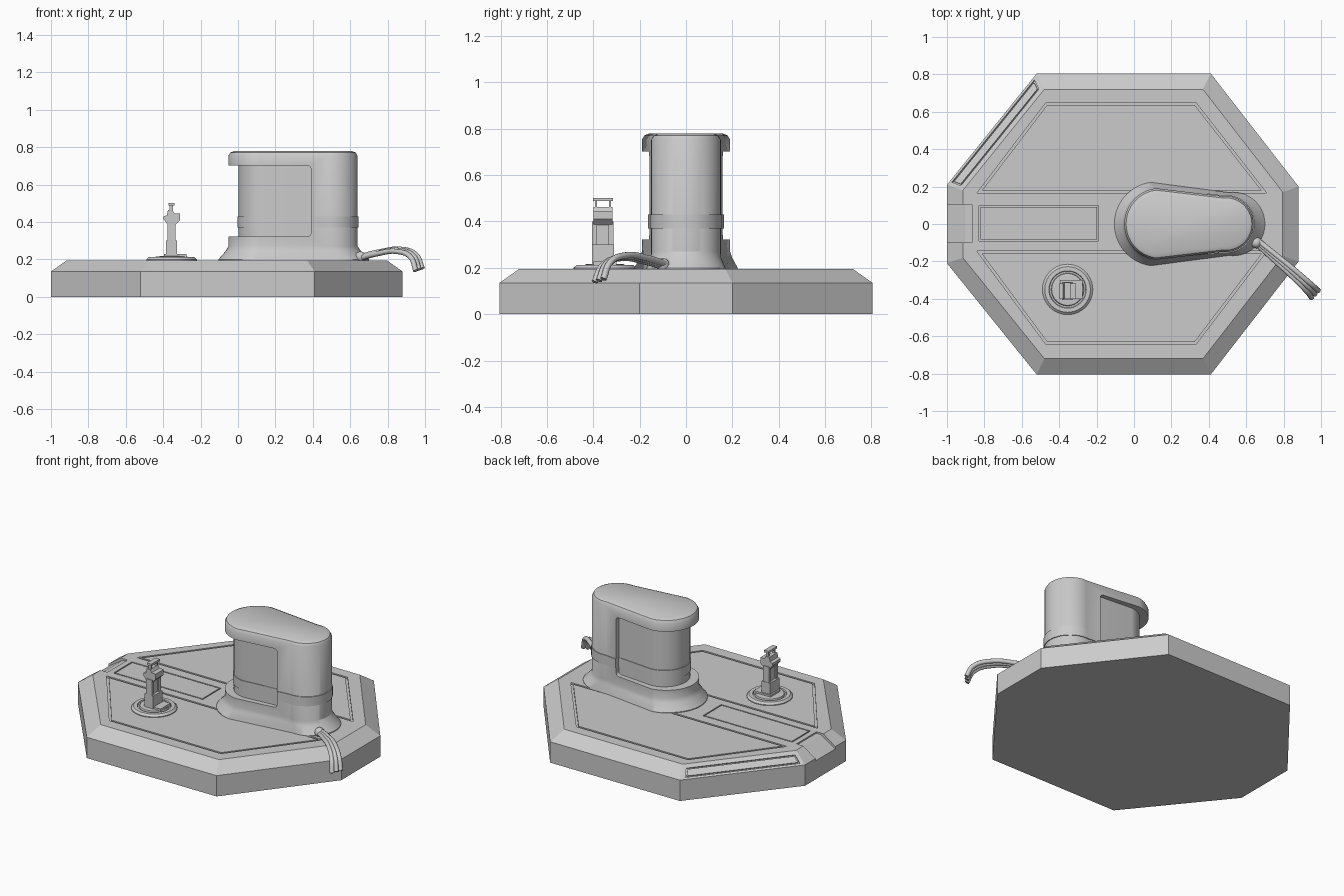
import bpy, bmesh, math
from mathutils import Vector as V

cube = bpy.data.objects.get("Cube")
if cube:
    bpy.data.objects.remove(cube)

grey = bpy.data.materials.new("plain_grey")
grey.use_nodes = True
grey.diffuse_color = (0.6, 0.6, 0.6, 1)
grey.node_tree.nodes["Principled BSDF"].inputs["Base Color"].default_value = (0.6, 0.6, 0.6, 1)


def finish(name, bm, smooth=True):
    bmesh.ops.recalc_face_normals(bm, faces=bm.faces)
    me = bpy.data.meshes.new(name)
    bm.to_mesh(me)
    bm.free()
    ob = bpy.data.objects.new(name, me)
    bpy.context.collection.objects.link(ob)
    me.materials.append(grey)
    if smooth:
        bpy.ops.object.select_all(action='DESELECT')
        ob.select_set(True)
        bpy.context.view_layer.objects.active = ob
        bpy.ops.object.shade_smooth_by_angle(angle=math.radians(30))
    return ob


def loft(bm, loops, closed=False):
    """Bridge loops of points; cap the ends, or close into a ring."""
    vs = [[bm.verts.new(p) for p in loop] for loop in loops]
    pairs = list(zip(vs, vs[1:])) + ([(vs[-1], vs[0])] if closed else [])
    for a, b in pairs:
        for i in range(len(a)):
            j = (i + 1) % len(a)
            bm.faces.new((a[i], a[j], b[j], b[i]))
    if not closed:
        bm.faces.new(vs[0])
        bm.faces.new(vs[-1])


def inset(pts, n, w):
    out = []
    for i, p in enumerate(pts):
        n1 = n.cross((p - pts[i - 1]).normalized())
        n2 = n.cross((pts[(i + 1) % len(pts)] - p).normalized())
        out.append(p + (n1 + n2) * w / (1 + n1.dot(n2)))
    return out


def groove(bm, pts, n, w=0.013, depth=0.012):
    inner = inset(pts, n, w)
    loops = [[p + n * k for p in loop] for loop, k in
             ((pts, depth), (pts, -depth), (inner, -depth), (inner, depth))]
    loft(bm, loops, closed=True)


def box(bm, x0, x1, y0, y1, z0, z1):
    loft(bm, [[V((x0, y0, z)), V((x1, y0, z)), V((x1, y1, z)), V((x0, y1, z))] for z in (z0, z1)])


def cut(ob, cutter):
    cutter.hide_render = True
    cutter.hide_set(True)
    m = ob.modifiers.new("cut", 'BOOLEAN')
    m.operation, m.solver, m.object = 'DIFFERENCE', 'EXACT', cutter
    bpy.context.view_layer.update()
    me = bpy.data.meshes.new_from_object(ob.evaluated_get(bpy.context.evaluated_depsgraph_get()))
    ob.modifiers.clear()
    ob.data = me
    bpy.data.objects.remove(cutter)


UP = V((0, 0, 1))

# Octagonal base with chamfered rim
half = [(0.88, 0.2), (0.41, 0.805), (-0.52, 0.805), (-1, 0.21)]
outline = [V((x, y, 0)) for x, y in half] + [V((x, -y, 0)) for x, y in reversed(half)]
rim = [p + UP * 0.135 for p in outline]
deck = [p + UP * 0.195 for p in inset(outline, UP, 0.085)]
bm = bmesh.new()
loft(bm, [outline, rim, deck])
base = finish("base", bm, smooth=False)

# Grooves around deck panels, rim panel and centre hatch
bm = bmesh.new()
for side in (1, -1):
    near, far = (0.165, 0.65) if side > 0 else (-0.145, -0.645)
    panel = [V((0.71, near, 0.195)), V((0.33, far, 0.195)), V((-0.47, far, 0.195)), V((-0.84, near, 0.195))]
    groove(bm, panel if side > 0 else panel[::-1], UP)
hatch = [V((x, y, 0.195)) for x, y in ((-0.83, -0.09), (-0.19, -0.09), (-0.19, 0.1), (-0.83, 0.1))]
groove(bm, hatch, UP, w=0.008)
a, b, c, d = rim[3], rim[2], deck[2], deck[3]
slope = [a.lerp(b, u).lerp(d.lerp(c, u), v) for u, v in ((0.03, 0.14), (0.03, 0.72), (0.96, 0.72), (0.96, 0.14))]
n = (slope[1] - slope[0]).cross(slope[2] - slope[1]).normalized()
if n.z < 0:
    n = -n
    slope.reverse()
groove(bm, slope, n, w=0.008, depth=0.008)
# Sunken channel in the rim
channel = [(-1.02, 0.107), (-0.9, 0.184), (-0.865, 0.186), (-0.865, 0.25), (-1.02, 0.25)]
loft(bm, [[V((x, y, z)) for x, z in channel] for y in (-0.1, 0.105)])
cut(base, finish("groove_cutter", bm, smooth=False))


def oval(c1, r1, c2, r2, z, n=28):
    """Outline of two unequal circles joined by tangents."""
    t = math.acos((r2 - r1) / (c2 - c1))
    pts = [V((c2 + r2 * math.cos(a), r2 * math.sin(a), z))
           for a in (-t + 2 * t * i / n for i in range(n + 1))]
    return pts + [V((c1 + r1 * math.cos(a), r1 * math.sin(a), z))
                  for a in (t + (2 * math.pi - 2 * t) * i / n for i in range(n + 1))]


# Tower shell with flared foot and chamfered cap
bm = bmesh.new()
loft(bm, [oval(0.12, 0.225, 0.53, 0.17, 0.19),
          oval(0.12, 0.225, 0.53, 0.17, 0.2),
          oval(0.135, 0.2, 0.505, 0.151, 0.245),
          oval(0.14, 0.192, 0.49, 0.15, 0.27),
          oval(0.14, 0.192, 0.49, 0.15, 0.752),
          oval(0.14, 0.182, 0.49, 0.14, 0.77),
          oval(0.14, 0.16, 0.49, 0.118, 0.78)])
tower = finish("tower_shell", bm)

# Recess wrapping the tower's wide end, with rounded corners
r, x1, z0, z1 = 0.02, 0.39, 0.322, 0.702
profile = [(-0.3, z0)]
for cz, start in ((z0 + r, -90), (z1 - r, 0)):
    for i in range(7):
        ang = math.radians(start + 15 * i)
        profile.append((x1 - r + r * math.cos(ang), cz + r * math.sin(ang)))
profile.append((-0.3, z1))
bm = bmesh.new()
loft(bm, [[V((x, y, z)) for x, z in profile] for y in (-0.4, 0.4)])
cut(tower, finish("recess_cutter", bm, smooth=False))

bm = bmesh.new()
loft(bm, [oval(0.155, 0.152, 0.47, 0.125, z) for z in (0.3, 0.72)])
finish("tower_core", bm)

# Bands around core and shell
bm = bmesh.new()
loft(bm, [oval(0.155, 0.157, 0.47, 0.128, z) for z in (0.37, 0.43)])
finish("core_band", bm)
bm = bmesh.new()
loft(bm, [oval(0.14, 0.197, 0.49, 0.155, z) for z in (0.37, 0.43)])
bmesh.ops.bisect_plane(bm, geom=bm.verts[:] + bm.edges[:] + bm.faces[:], plane_co=(0.392, 0, 0),
                       plane_no=(1, 0, 0), clear_inner=True)
bmesh.ops.holes_fill(bm, edges=[e for e in bm.edges if e.is_boundary])
finish("shell_band", bm)

# Round mount on the deck
MX, MY = -0.355, -0.35
bm = bmesh.new()
loft(bm, [[V((MX + r * math.cos(i * math.pi / 20), MY + r * math.sin(i * math.pi / 20), z)) for i in range(40)]
          for r, z in ((0.135, 0.19), (0.135, 0.2), (0.122, 0.212), (0.1, 0.212), (0.097, 0.204),
                       (0.088, 0.204), (0.085, 0.215), (0.06, 0.217))])
finish("mount_disc", bm)

# Upright stand: foot, two rails, web, head, handle
bm = bmesh.new()
box(bm, -0.395, -0.275, -0.4, -0.3, 0.2, 0.228)
box(bm, -0.385, -0.325, -0.405, -0.31, 0.2, 0.3)
for y in (-0.405, -0.335):
    box(bm, -0.376, -0.334, y, y + 0.022, 0.22, 0.4)
box(bm, -0.37, -0.342, -0.39, -0.325, 0.22, 0.4)
finish("stand", bm, smooth=False)

bm = bmesh.new()
head = [(-0.398, 0.415), (-0.375, 0.385), (-0.335, 0.385), (-0.31, 0.41), (-0.31, 0.445),
        (-0.34, 0.445), (-0.35, 0.463), (-0.375, 0.463), (-0.38, 0.435), (-0.398, 0.43)]
loft(bm, [[V((x, y, z)) for x, z in head] for y in (-0.4, -0.318)])
for y in (-0.393, -0.332):
    box(bm, -0.365, -0.348, y, y + 0.008, 0.45, 0.492)
box(bm, -0.372, -0.34, -0.402, -0.314, 0.488, 0.502)
finish("stand_head", bm, smooth=False)

# Three drooping cables and their socket
for k in (-1, 0, 1):
    cu = bpy.data.curves.new("cable", 'CURVE')
    cu.dimensions = '3D'
    cu.bevel_depth = 0.014
    cu.bevel_resolution = 3
    cu.use_fill_caps = True
    path = [(0.65, -0.09, 0.21), (0.75, -0.175, 0.235), (0.86, -0.27, 0.248),
            (0.94, -0.345, 0.215), (0.968, -0.375, 0.145)]
    sp = cu.splines.new('BEZIER')
    sp.bezier_points.add(len(path) - 1)
    for i, (bp, p) in enumerate(zip(sp.bezier_points, path)):
        spread = k * (0.008 + 0.004 * i)
        bp.co = V(p) + V((spread * 0.75, spread * 0.8, 0.006 * k))
        bp.handle_left_type = bp.handle_right_type = 'AUTO'
    sp.resolution_u = 8
    ob = bpy.data.objects.new("cable", cu)
    bpy.context.collection.objects.link(ob)
    cu.materials.append(grey)

bm = bmesh.new()
bmesh.ops.create_uvsphere(bm, u_segments=16, v_segments=8, radius=0.03)
bmesh.ops.translate(bm, verts=bm.verts, vec=(0.655, -0.1, 0.212))
finish("cable_socket", bm)
